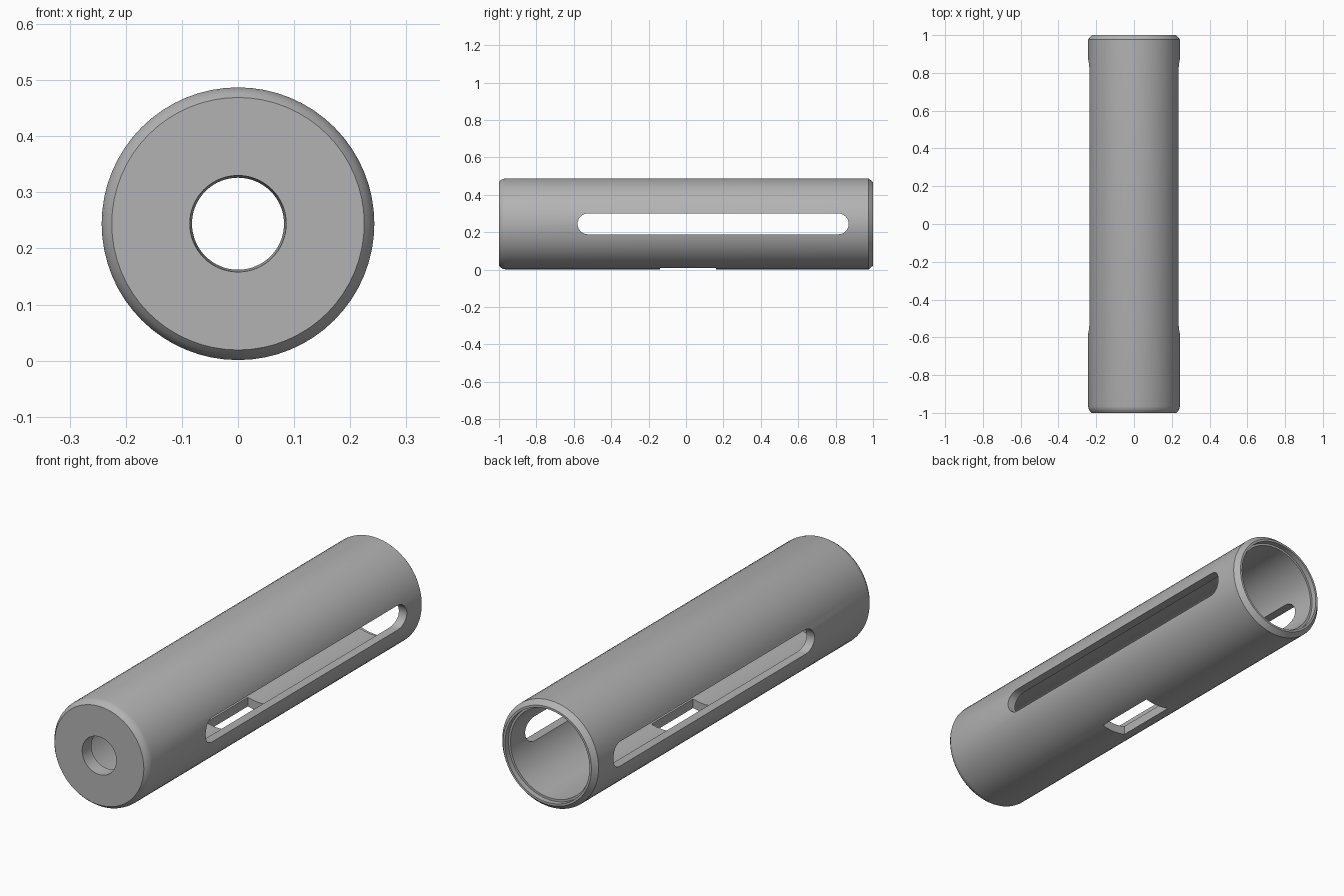
import bpy, bmesh, math
from mathutils import Matrix, Vector

cube = bpy.data.objects.get("Cube")
if cube:
    bpy.data.objects.remove(cube, do_unlink=True)

CZ = 0.244      # height of the tube axis
R = 0.243       # outer radius
SIDES = 64

grey = bpy.data.materials.new("plain grey")
grey.use_nodes = True
GREY = (0.45, 0.45, 0.45, 1)
grey.diffuse_color = GREY
grey.node_tree.nodes["Principled BSDF"].inputs["Base Color"].default_value = GREY


def make_object(name, bm):
    bmesh.ops.recalc_face_normals(bm, faces=bm.faces)
    mesh = bpy.data.meshes.new(name)
    bm.to_mesh(mesh)
    bm.free()
    mesh.materials.append(grey)
    obj = bpy.data.objects.new(name, mesh)
    bpy.context.collection.objects.link(obj)
    return obj


def lathe(name, profile):
    """Revolve a closed (radius, y) outline about the long axis."""
    bm = bmesh.new()
    verts = [bm.verts.new((0, y, CZ + r)) for r, y in profile]
    edges = [bm.edges.new((a, b)) for a, b in zip(verts, verts[1:] + verts[:1])]
    bmesh.ops.spin(bm, geom=verts + edges, cent=(0, 0, CZ), axis=(0, 1, 0),
                   angle=math.tau, steps=SIDES, use_duplicate=False)
    bmesh.ops.remove_doubles(bm, verts=bm.verts, dist=1e-5)
    return make_object(name, bm)


def prism(name, outline, sweep):
    """Extrude a flat outline along the sweep vector."""
    bm = bmesh.new()
    face = bm.faces.new([bm.verts.new(p) for p in outline])
    ext = bmesh.ops.extrude_face_region(bm, geom=[face])["geom"]
    bmesh.ops.translate(bm, vec=sweep,
                        verts=[g for g in ext if isinstance(g, bmesh.types.BMVert)])
    obj = make_object(name, bm)
    obj.hide_render = True
    obj.hide_set(True)
    return obj


# Hollow tube: closed front wall with a round hole, open stepped back rim
tube = lathe("tube_body", [
    (0.086, -1.0), (0.225, -1.0), (0.233, -0.991), (0.240, -0.980),
    (R, -0.966), (R, 0.977), (0.223, 1.0), (0.213, 1.0),
    (0.213, 0.975), (0.203, 0.975), (0.203, -0.94), (0.082, -0.94)])

# Long round-ended slot through both sides
slot_r, y0, y1 = 0.056, -0.58, 0.87
outline = []
for centre, start in ((y1 - slot_r, -90), (y0 + slot_r, 90)):
    for i in range(13):
        a = math.radians(start + i * 15)
        outline.append((-0.4, centre + slot_r * math.cos(a),
                        CZ + slot_r * math.sin(a)))
slot = prism("slot_cutter", outline, Vector((0.8, 0, 0)))

# Rectangular window in the underside
w = 0.062
window = prism("window_cutter",
               [(-w, -0.14, -0.1), (w, -0.14, -0.1), (w, 0.16, -0.1), (-w, 0.16, -0.1)],
               Vector((0, 0, 0.2)))

for cutter in (slot, window):
    mod = tube.modifiers.new(cutter.name, 'BOOLEAN')
    mod.operation = 'DIFFERENCE'
    mod.solver = 'EXACT'
    mod.object = cutter

# Bake the cuts, then remove the cutters
bpy.context.view_layer.objects.active = tube
tube.select_set(True)
for mod in list(tube.modifiers):
    bpy.ops.object.modifier_apply(modifier=mod.name)
for cutter in (slot, window):
    bpy.data.objects.remove(cutter, do_unlink=True)

bpy.ops.object.shade_smooth_by_angle(angle=math.radians(30))
